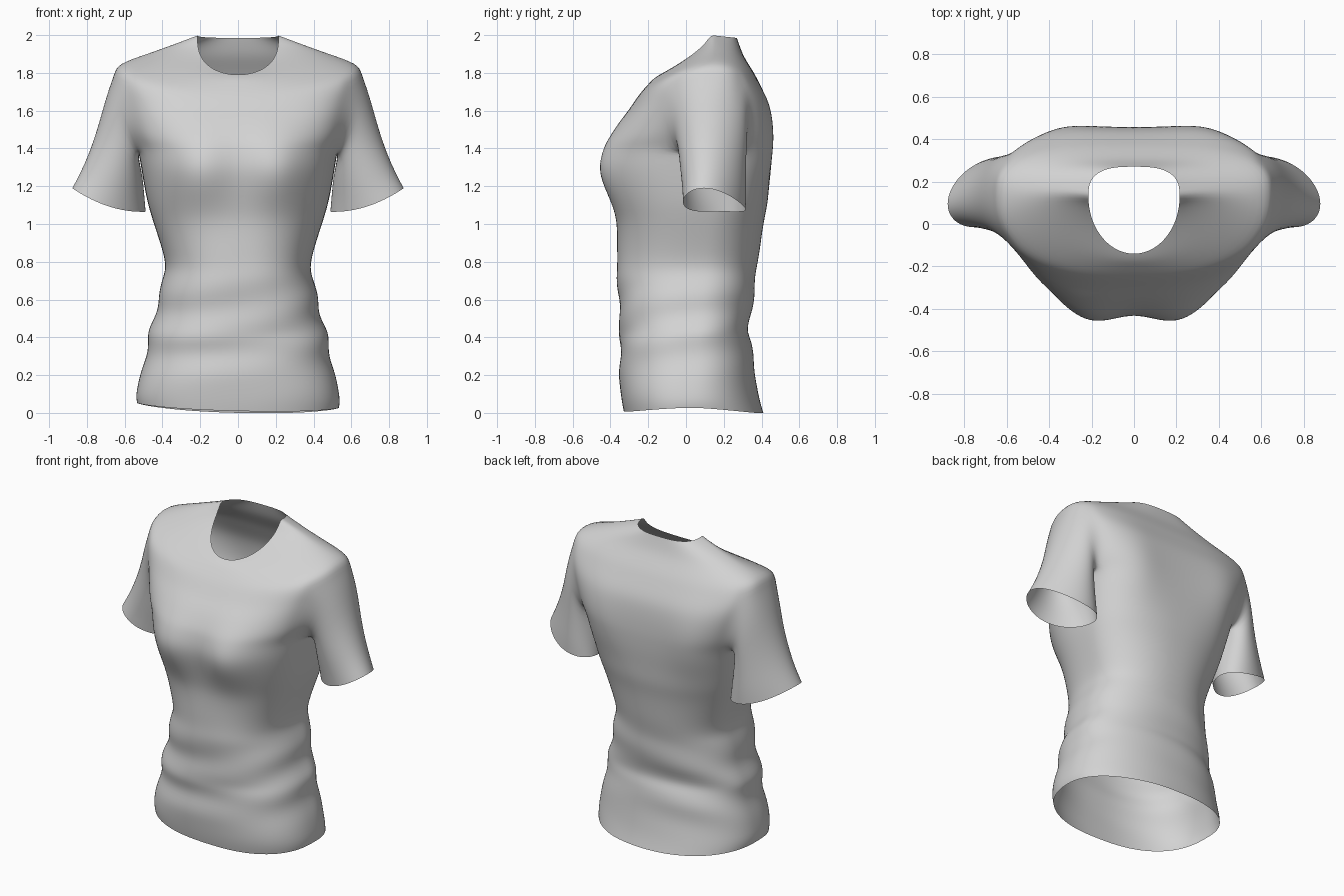
import bpy, bmesh
from math import sin, cos, pi, exp
from mathutils import Vector

cube = bpy.data.objects.get("Cube")
if cube:
    bpy.data.objects.remove(cube)

COLUMNS = 64        # points around the torso
QUARTER = COLUMNS // 4
HALF_HOLE = 5       # half width of an armhole in columns

# Torso below the armpits: height, half width, front y, back y
lower = [
    (.09, .54, -.345, .385), (.2, .515, -.355, .365), (.3, .49, -.345, .36),
    (.38, .475, -.355, .34), (.44, .465, -.35, .325), (.53, .435, -.35, .35),
    (.62, .42, -.36, .36), (.7, .40, -.365, .365), (.77, .385, -.365, .375),
    (.86, .40, -.365, .39), (1, .445, -.365, .41), (1.1, .475, -.38, .43),
    (1.2, .496, -.4, .44), (1.3, .513, -.415, .45), (1.39, .53, -.41, .455),
]
# Chest to neckline: front, side and back height, half width, front, side and back y
hem = (.01, .04, 0, .535, -.33, .03, .41)
upper = [
    (1.45, 1.47, 1.46, .565, -.395, .13, .455),
    (1.53, 1.58, 1.55, .6, -.355, .135, .45),
    (1.6, 1.7, 1.64, .635, -.305, .14, .435),
    (1.66, 1.79, 1.73, .655, -.265, .14, .395),
    (1.7, 1.85, 1.8, .62, -.235, .14, .36),
    (1.74, 1.905, 1.88, .47, -.2, .14, .31),
    (1.77, 1.96, 1.94, .32, -.17, .14, .285),
    (1.79, 2, 1.985, .215, -.14, .13, .27),
]
# Sleeve rings: outer x, z, inner x, z, middle y, half depth, forward skew, front and back drop
sleeve = [
    (.68, 1.745, .53, 1.38, .13, .195, 0, 0),
    (.71, 1.63, .518, 1.31, .135, .188, .01, 0),
    (.745, 1.5, .505, 1.25, .14, .178, .02, .01),
    (.79, 1.37, .498, 1.18, .145, .17, .035, .02),
    (.835, 1.27, .493, 1.12, .15, .163, .045, .03),
    (.878, 1.19, .488, 1.065, .15, .157, .055, .035),
]


def refine(keys):
    """Insert a smooth in-between row after every key row."""
    rows = []
    last = len(keys) - 1
    for i in range(last):
        before, after = keys[max(i - 1, 0)], keys[min(i + 2, last)]
        rows.append(keys[i])
        rows.append(tuple((9 * (b + c) - a - d) / 16 for a, b, c, d
                          in zip(before, keys[i], keys[i + 1], after)))
    return rows + [keys[last]]


def bell(value, centre, width):
    return exp(-((value - centre) / width) ** 2)


def power(value, exponent):
    """Signed power, for rounded-box cross-sections."""
    return (1 if value >= 0 else -1) * abs(value) ** exponent


def torso_point(row, angle):
    z_front, z_side, z_back, width, y_front, y_side, y_back = row
    s, c = sin(angle), cos(angle)
    near_neck = min(max((z_side - 1.84) / .16, 0), 1)
    is_front = c >= 0
    # Lower values give a boxier cross-section
    if is_front:
        exponent = .82 + .18 * near_neck - .08 * bell(z_side, 1.35, .3)
    else:
        exponent = .92 - .1 * near_neck - .3 * bell(z_side, 1.6, .4)
    reach = (y_front if is_front else y_back) - y_side
    x = width * power(s, exponent)
    y = reach * abs(c) ** exponent
    dip = abs(c) ** (1.4 - .7 * near_neck)
    z = z_side + ((z_front if is_front else z_back) - z_side) * dip
    # Slanting cloth folds around the waist
    fold = .018 * bell(z, .45, .25) * sin(26 * z - 6 * x + 2 * c)
    x, y = x * (1 + fold), y * (1 + fold) + y_side
    # Bust and shoulder blades
    if is_front:
        y -= .06 * bell(abs(x), .21, .16) * bell(z, 1.28, .19)
    else:
        y += .024 * bell(abs(x), .34, .16) * bell(z, 1.42, .25)
    # Hem hangs a little higher on the right
    z -= .025 * x * bell(z, 0, .2)
    return Vector((x, y, max(z, 0)))


# Torso rows from hem to neckline
keys = [hem]
for z, width, y_front, y_back in lower:
    y_side = .03 + .1 * z / 1.39
    keys.append((z, z, z, width, y_front, y_side, y_back))
armpit_row = 2 * (len(keys) - 1)
keys += upper
shoulder_row = armpit_row + 8
rows = refine(keys)

bm = bmesh.new()
grid = [[bm.verts.new(torso_point(row, 2 * pi * i / COLUMNS))
         for i in range(COLUMNS)] for row in rows]


def in_armhole(row, column):
    if not armpit_row <= row < shoulder_row:
        return False
    return any(-HALF_HOLE <= column - centre < HALF_HOLE
               for centre in (QUARTER, 3 * QUARTER))


def skin(ring_a, ring_b, skip=lambda i: False):
    count = len(ring_a)
    for i in range(count):
        if not skip(i):
            j = (i + 1) % count
            bm.faces.new((ring_a[i], ring_a[j], ring_b[j], ring_b[i]))


for r in range(len(rows) - 1):
    skin(grid[r], grid[r + 1], lambda i: in_armhole(r, i))

# Sleeves grow from the armhole edges
soften = []
for side in (1, -1):
    centre = 2 * QUARTER - side * QUARTER
    steps = range(-HALF_HOLE, HALF_HOLE)
    inner_rows = range(armpit_row, shoulder_row)
    path = [(shoulder_row, j) for j in range(HALF_HOLE)]
    path += [(r + 1, HALF_HOLE) for r in reversed(inner_rows)]
    path += [(armpit_row, -j) for j in steps]
    path += [(r, -HALF_HOLE) for r in inner_rows]
    path += [(shoulder_row, j) for j in range(-HALF_HOLE, 0)]
    ring = [grid[r][centre - side * j] for r, j in path]
    soften += ring
    for number, (ox, oz, ix, iz, y_mid, depth, skew, drop) in enumerate(sleeve):
        outer, inner = Vector((ox, y_mid - skew, oz)), Vector((ix, y_mid + skew, iz))
        middle, half = (outer + inner) / 2, (outer - inner) / 2
        next_ring = []
        for k in range(len(ring)):
            angle = 2 * pi * k / len(ring)
            p = middle + half * cos(angle)
            p.y -= depth * sin(angle)
            p.z -= drop * sin(angle) ** 2
            p.x *= side
            next_ring.append(bm.verts.new(p))
        skin(ring, next_ring)
        ring = next_ring
        if number == 0:
            soften += ring

# Round off the armhole seams and tidy up
for _ in range(3):
    bmesh.ops.smooth_vert(bm, verts=soften, factor=.5, use_axis_x=True,
                          use_axis_y=True, use_axis_z=True)
bmesh.ops.delete(bm, geom=[v for v in bm.verts if not v.link_faces], context='VERTS')
bmesh.ops.recalc_face_normals(bm, faces=bm.faces[:])

mesh = bpy.data.meshes.new("shirt")
bm.to_mesh(mesh)
bm.free()
mesh.shade_smooth()
shirt = bpy.data.objects.new("shirt", mesh)
bpy.context.collection.objects.link(shirt)

# Plain grey cloth
cloth = bpy.data.materials.new("light grey cloth")
cloth.use_nodes = True
grey = (.65, .65, .65, 1)
cloth.diffuse_color = grey
shader = next(n for n in cloth.node_tree.nodes if n.type == 'BSDF_PRINCIPLED')
shader.inputs["Base Color"].default_value = grey
shader.inputs["Roughness"].default_value = .8
mesh.materials.append(cloth)

smooth = shirt.modifiers.new("soft cloth", 'SUBSURF')
smooth.levels = smooth.render_levels = 1
